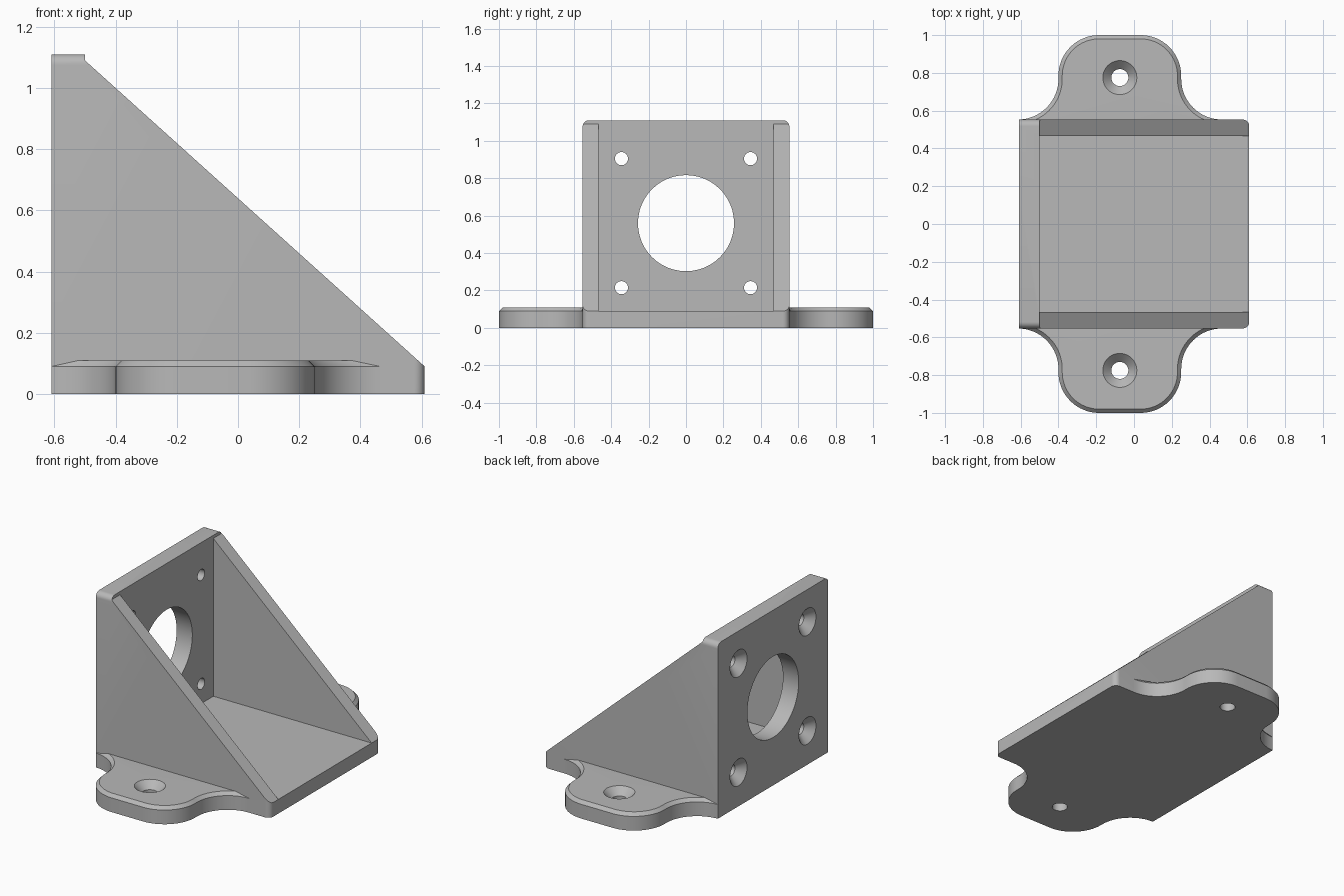
import bpy, bmesh
from math import sin, cos, pi, asin, radians
from mathutils import Vector

if "Cube" in bpy.data.objects:
    bpy.data.objects.remove(bpy.data.objects["Cube"], do_unlink=True)

grey = bpy.data.materials.new("plain grey")
grey.use_nodes = True
grey.diffuse_color = (0.48, 0.48, 0.48, 1)
grey.node_tree.nodes["Principled BSDF"].inputs["Base Color"].default_value = (0.48, 0.48, 0.48, 1)


def loft(name, rings):
    """Closed solid skinned through rings of equal point count."""
    bm = bmesh.new()
    rows = [[bm.verts.new(p) for p in ring] for ring in rings]
    n = len(rows[0])
    for a, b in zip(rows, rows[1:]):
        for i in range(n):
            j = (i + 1) % n
            bm.faces.new((a[i], a[j], b[j], b[i]))
    bm.faces.new(rows[0])
    bm.faces.new(rows[-1])
    bmesh.ops.recalc_face_normals(bm, faces=bm.faces)
    me = bpy.data.meshes.new(name)
    bm.to_mesh(me)
    bm.free()
    me.materials.append(grey)
    ob = bpy.data.objects.new(name, me)
    bpy.context.scene.collection.objects.link(ob)
    return ob


def place(axis, u, v, t):
    """Point (u, v) of a profile at distance t along an axis."""
    return {"x": Vector((t, u, v)), "y": Vector((u, t, v)), "z": Vector((u, v, t))}[axis]


def prism(name, axis, pts, lo, hi):
    return loft(name, [[place(axis, u, v, t) for u, v in pts] for t in (lo, hi)])


def arc(cx, cy, r, a0, a1, n=16):
    return [(cx + r * cos(a0 + (a1 - a0) * i / n), cy + r * sin(a0 + (a1 - a0) * i / n))
            for i in range(n + 1)]


def drill(axis, u, v, steps):
    """Round cutter with (distance, radius) steps along an axis."""
    return loft("drill", [[place(axis, *p, t) for p in arc(u, v, r, 0, 2 * pi, 48)[:-1]]
                          for t, r in steps])


def cut(ob, tool, operation="DIFFERENCE"):
    mod = ob.modifiers.new("cut", "BOOLEAN")
    mod.operation, mod.object, mod.solver = operation, tool, "EXACT"
    bpy.context.view_layer.update()
    with bpy.context.temp_override(object=ob, active_object=ob):
        bpy.ops.object.modifier_apply(modifier=mod.name)
    bpy.data.objects.remove(tool, do_unlink=True)


X, Y, TOP, FLOOR, R = 0.61, 0.553, 1.11, 0.09, 0.035

# Bracket body: triangular side profile, rounded corners, hollowed between the walls
body = prism("bracket_body", "y",
             [(-X, 0), (X, 0), (X, FLOOR), (-0.5, 1.09), (-0.5, TOP), (-X, TOP)], -Y, Y)
cut(body, prism("front_corners", "z",
                [(-1, -Y)] + arc(X - R, R - Y, R, -pi / 2, 0, 8)
                + arc(X - R, Y - R, R, 0, pi / 2, 8) + [(-1, Y)], -0.5, 2), "INTERSECT")
cut(body, prism("top_corners", "x",
                [(-Y, -1)] + [(Y, -1)] + arc(Y - R, TOP - R, R, 0, pi / 2, 8)
                + arc(R - Y, TOP - R, R, pi / 2, pi, 8), -2, 2), "INTERSECT")
cut(body, prism("cavity", "x", [(-0.467, FLOOR), (0.467, FLOOR), (0.467, 2), (-0.467, 2)],
                -0.5, 2))

# Upright plate: large bore and four countersunk screw holes
cut(body, drill("x", 0, 0.56, [(-1, 0.257), (-0.3, 0.257)]))
for y in (-0.345, 0.345):
    for z in (0.215, 0.905):
        cut(body, drill("x", y, z, [(-X - 0.02, 0.085), (-X, 0.085), (-X + 0.05, 0.035), (-0.4, 0.035)]))

# Mounting ears
CX, RAD = -0.075, 0.215


def ear_outline(d):
    """Ear outline shrunk by d: flared foot, rounded tip."""
    foot = arc(0.54, Y + RAD, RAD + d, pi + asin(RAD / (RAD + d)), pi)
    half = [(foot[0][0], 0.5)] + foot + arc(0.11, 1 - RAD, RAD - d, 0, pi / 2)
    return [(CX + x, y) for x, y in half] + [(CX - x, y) for x, y in reversed(half)]


for side, name in ((-1, "front_ear"), (1, "back_ear")):
    ear = loft(name, [[(max(x, -X), side * y, z) for x, y in ear_outline(d)]
                      for z, d in ((0, 0), (0.09, 0), (0.11, 0.02))])
    cut(ear, drill("z", CX, side * 0.775,
                   [(-0.1, 0.045), (0.065, 0.045), (0.11, 0.09), (0.2, 0.09)]))

# Smooth the curved surfaces, keep the edges crisp
for ob in [o for o in bpy.context.scene.objects if o.type == "MESH"]:
    bpy.ops.object.select_all(action="DESELECT")
    ob.select_set(True)
    bpy.context.view_layer.objects.active = ob
    bpy.ops.object.shade_smooth_by_angle(angle=radians(30))
